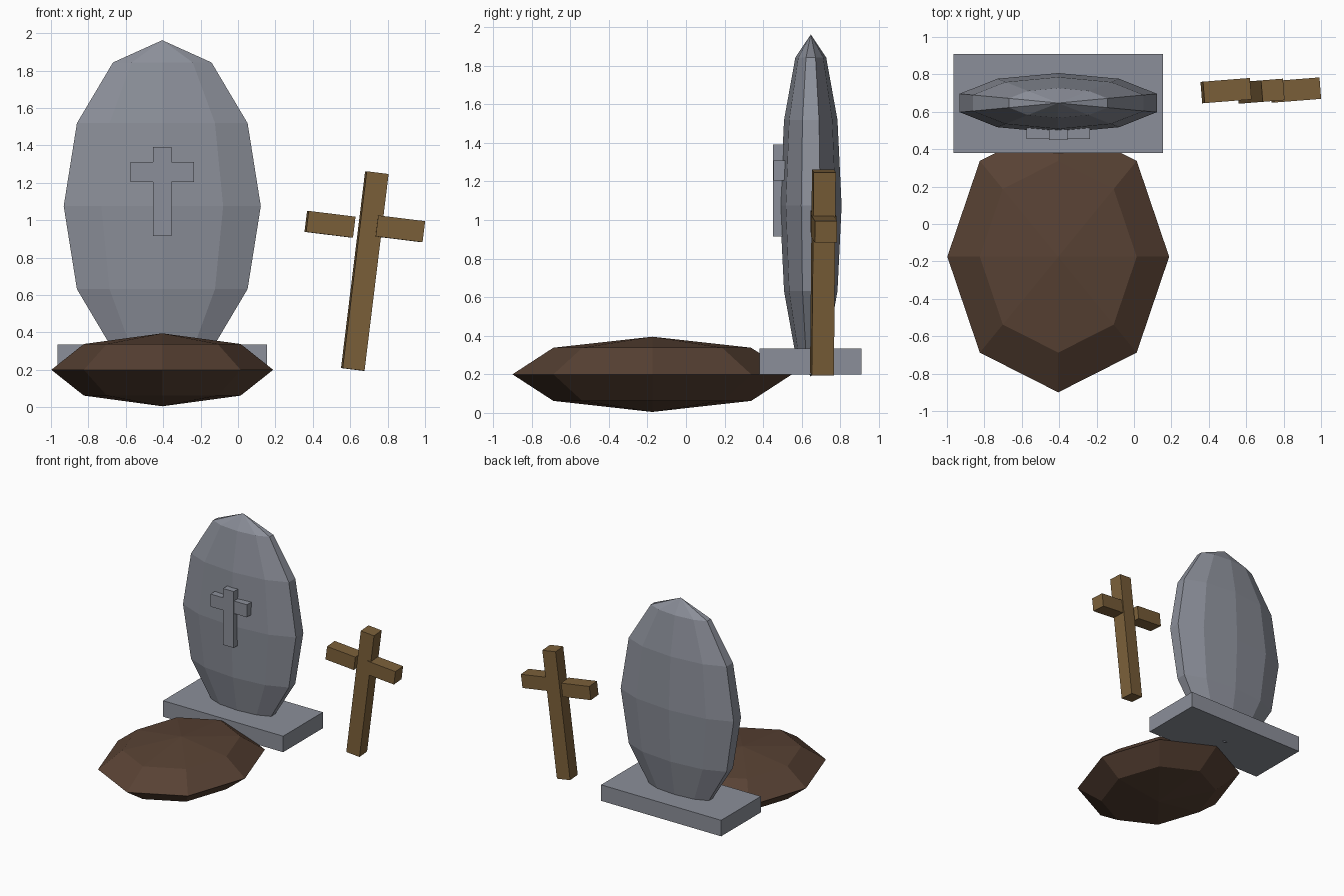
import bpy, bmesh
from math import sin, cos, pi, radians

if "Cube" in bpy.data.objects:
    bpy.data.objects.remove(bpy.data.objects["Cube"])


def material(name, rgb):
    m = bpy.data.materials.new(name)
    m.diffuse_color = (*rgb, 1)
    m.use_nodes = True
    m.node_tree.nodes["Principled BSDF"].inputs["Base Color"].default_value = m.diffuse_color
    return m


STONE = material("grey stone", (0.26, 0.275, 0.32))
WOOD = material("brown wood", (0.20, 0.117, 0.042))
EARTH = material("dark earth", (0.098, 0.054, 0.034))


def finish(name, bm, mat, loc, rot=(0, 0, 0)):
    bmesh.ops.recalc_face_normals(bm, faces=bm.faces)
    me = bpy.data.meshes.new(name)
    bm.to_mesh(me)
    bm.free()
    me.materials.append(mat)
    ob = bpy.data.objects.new(name, me)
    ob.location = loc
    ob.rotation_euler = [radians(a) for a in rot]
    bpy.context.collection.objects.link(ob)
    return ob


def box(name, size, loc, mat, rot=(0, 0, 0)):
    bm = bmesh.new()
    bmesh.ops.create_cube(bm, size=1)
    bmesh.ops.scale(bm, vec=size, verts=bm.verts)
    return finish(name, bm, mat, loc, rot)


def ellipsoid(name, radii, loc, mat, segments, rings):
    """Low-poly sphere with one column of vertices facing the front."""
    rx, ry, rz = radii
    bm = bmesh.new()
    south, north = bm.verts.new((0, 0, -rz)), bm.verts.new((0, 0, rz))
    loops = []
    for i in range(1, rings):
        a = -pi / 2 + pi * i / rings
        loops.append([bm.verts.new((rx * cos(a) * sin(2 * pi * j / segments),
                                    -ry * cos(a) * cos(2 * pi * j / segments),
                                    rz * sin(a))) for j in range(segments)])
    for j in range(segments):
        k = (j + 1) % segments
        bm.faces.new((south, loops[0][k], loops[0][j]))
        bm.faces.new((north, loops[-1][j], loops[-1][k]))
        for lo, hi in zip(loops, loops[1:]):
            bm.faces.new((lo[j], lo[k], hi[k], hi[j]))
    return finish(name, bm, mat, loc)


# Grave mound and headstone on its slab
ellipsoid("earth_mound", (0.593, 0.725, 0.195), (-0.405, -0.175, 0.2), EARTH, 8, 4)
ellipsoid("headstone", (0.554, 0.16, 0.887), (-0.405, 0.647, 1.075), STONE, 10, 6)
box("headstone_slab", (1.12, 0.53, 0.135), (-0.405, 0.645, 0.267), STONE)

# Raised cross on the headstone front
box("relief_post", (0.10, 0.07, 0.475), (-0.405, 0.485, 1.153), STONE)
box("relief_arm", (0.34, 0.066, 0.106), (-0.405, 0.487, 1.257), STONE)

# Leaning wooden cross with two separate arms
LEAN = (0, 7, 4.5)
box("wooden_post", (0.118, 0.115, 1.06), (0.678, 0.71, 0.728), WOOD, LEAN)
for side, x, y, z in (("left", 0.492, 0.713, 0.978), ("right", 0.864, 0.716, 0.954)):
    box(side + "_wooden_arm", (0.253, 0.115, 0.113), (x, y, z), WOOD, LEAN)
